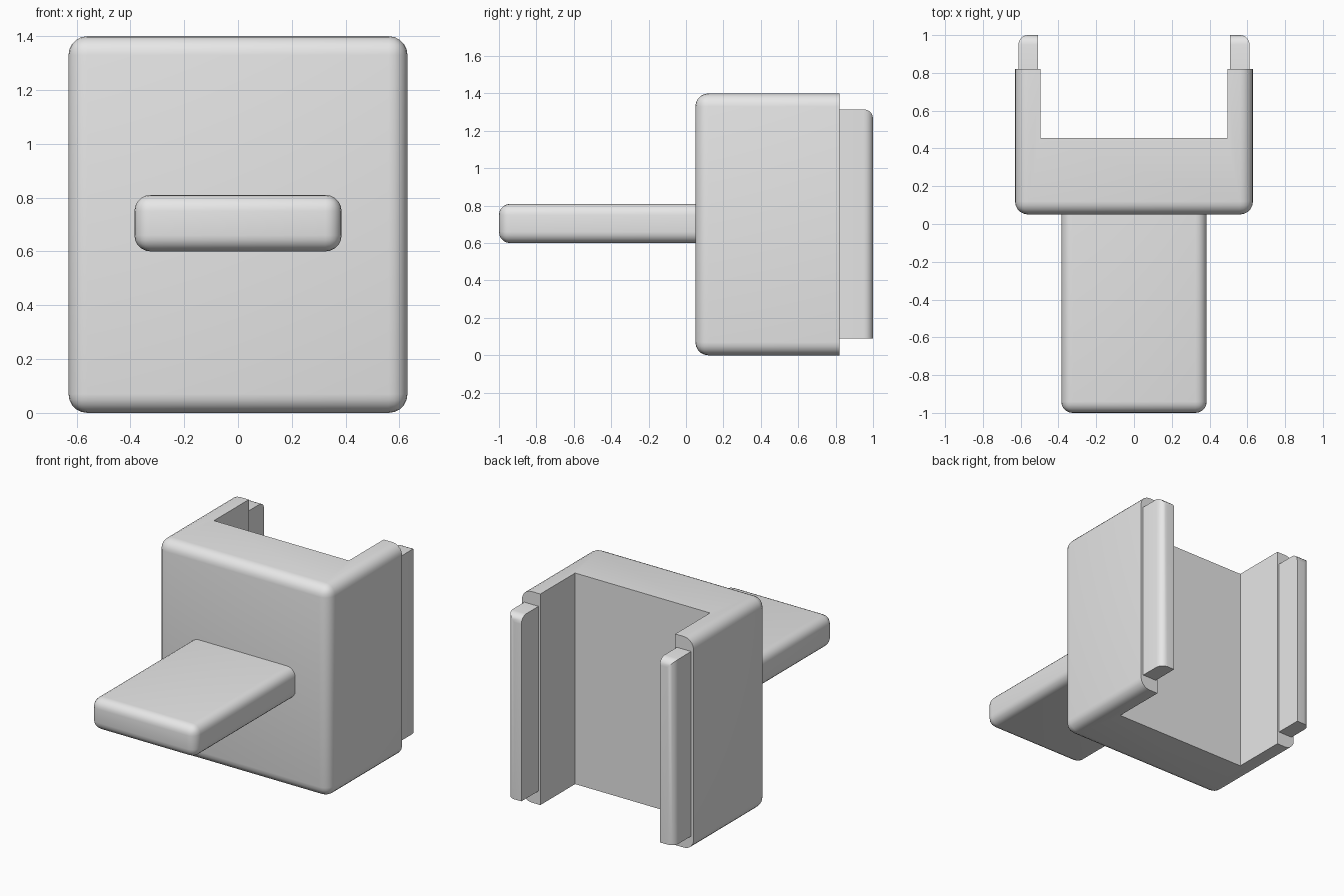
import bpy, bmesh, math

cube = bpy.data.objects.get("Cube")
if cube:
    bpy.data.objects.remove(cube, do_unlink=True)

grey = bpy.data.materials.new("light_grey")
grey.use_nodes = True
grey.diffuse_color = (0.8, 0.8, 0.8, 1)
grey.node_tree.nodes["Principled BSDF"].inputs["Base Color"].default_value = (0.8, 0.8, 0.8, 1)


def rounded_prism(name, outline, bottom, top, radius, rounded):
    """Extrude a plan outline upwards and round the edges chosen by a rule."""
    bm = bmesh.new()
    face = bm.faces.new([bm.verts.new((x, y, bottom)) for x, y in outline])
    ext = bmesh.ops.extrude_face_region(bm, geom=[face])
    for v in ext["geom"]:
        if isinstance(v, bmesh.types.BMVert):
            v.co.z = top
    bmesh.ops.recalc_face_normals(bm, faces=bm.faces)
    edges = [e for e in bm.edges if rounded(e.verts[0].co, e.verts[1].co)]
    bmesh.ops.bevel(bm, geom=edges, offset=radius, offset_type="OFFSET",
                    segments=5, profile=0.5, affect="EDGES", clamp_overlap=True)
    mesh = bpy.data.meshes.new(name)
    bm.to_mesh(mesh)
    bm.free()
    mesh.materials.append(grey)
    obj = bpy.data.objects.new(name, mesh)
    bpy.context.collection.objects.link(obj)
    bpy.ops.object.select_all(action="DESELECT")
    obj.select_set(True)
    bpy.context.view_layer.objects.active = obj
    bpy.ops.object.shade_smooth_by_angle(angle=math.radians(30))
    return obj


def near(a, b):
    return abs(a - b) < 1e-4


def rectangle(x0, x1, y0, y1):
    return [(x0, y0), (x1, y0), (x1, y1), (x0, y1)]


# U-shaped body: front block with two arms, rounded outside, square at the back
W, FRONT, BACK, SLOT, INNER = 0.63, 0.05, 0.82, 0.455, 0.495
body_outline = [(-W, FRONT), (W, FRONT), (W, BACK), (INNER, BACK),
                (INNER, SLOT), (-INNER, SLOT), (-INNER, BACK), (-W, BACK)]


def body_edge(a, b):
    on_front = near(a.y, FRONT) and near(b.y, FRONT)
    on_side = near(abs(a.x), W) and near(a.x, b.x) and not near(a.y, b.y)
    return on_front or on_side


rounded_prism("body", body_outline, 0, 1.4, 0.07, body_edge)

# Flat handle projecting from the front, rounded except where it enters the body
ROOT = 0.1
rounded_prism("handle", rectangle(-0.385, 0.385, -1, ROOT), 0.6, 0.81, 0.06,
              lambda a, b: not (near(a.y, ROOT) and near(b.y, ROOT)))

# Narrow tongue on the end of each arm, rounded on its outer and upper back edges
TIP, TOP, OUT = 1.0, 1.315, 0.612
for side, name in ((1, "left_tongue"), (-1, "right_tongue")):
    def tongue_edge(a, b):
        at_back = near(a.y, TIP) and near(b.y, TIP)
        outer = near(a.x, side * OUT) and near(b.x, side * OUT)
        upper = near(a.z, TOP) and near(b.z, TOP)
        return at_back and (outer or upper)

    rounded_prism(name, rectangle(side * 0.508, side * OUT, 0.8, TIP),
                  0.09, TOP, 0.05, tongue_edge)
